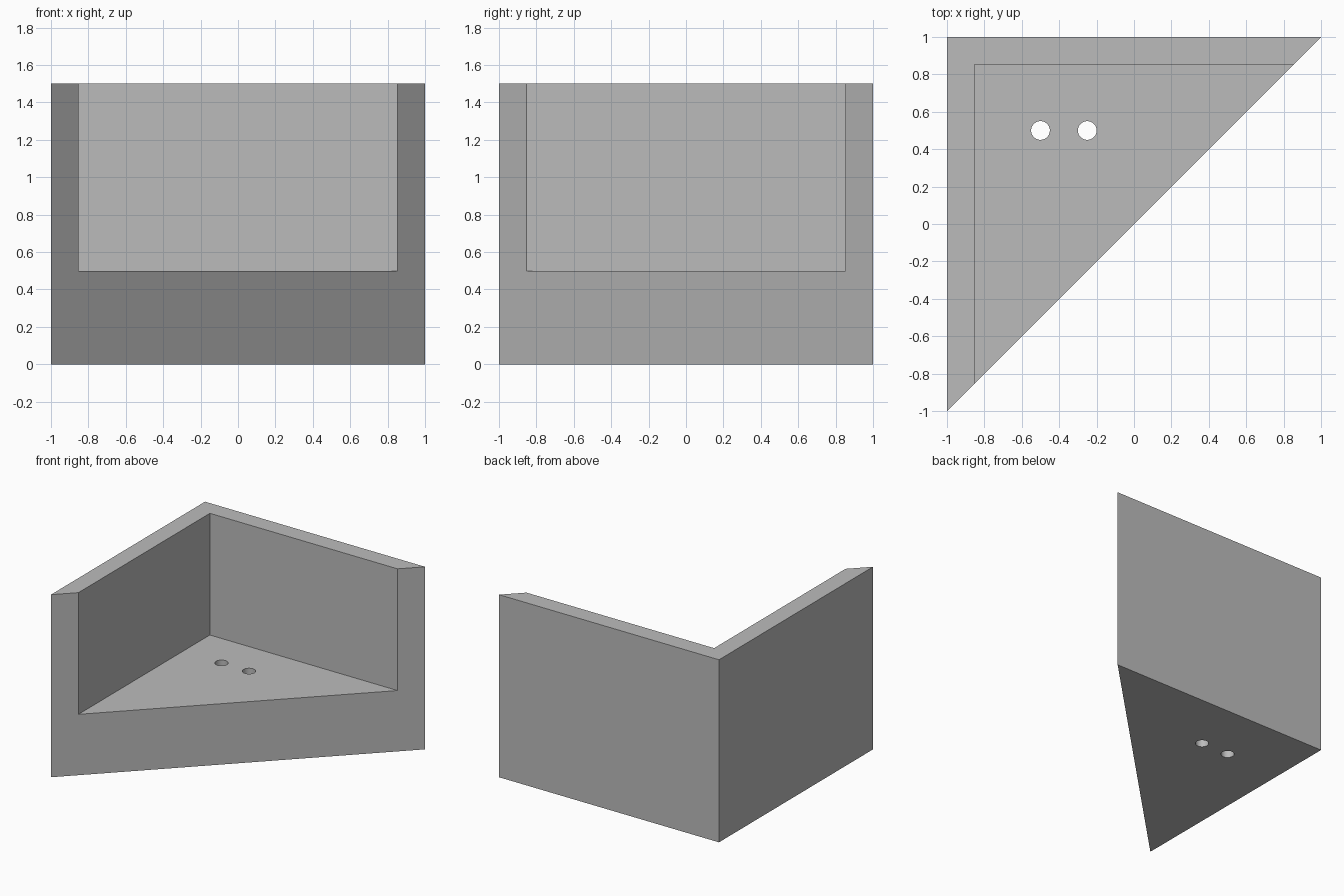
import bpy
import bmesh
from math import cos, sin, tau

cube = bpy.data.objects.get("Cube")
if cube:
    bpy.data.objects.remove(cube, do_unlink=True)

grey = bpy.data.materials.new("plain_grey")
grey.use_nodes = True
colour = (0.5, 0.5, 0.5, 1)
grey.diffuse_color = colour
grey.node_tree.nodes["Principled BSDF"].inputs["Base Color"].default_value = colour


def prism(name, outline, bottom, top):
    """Extrude a flat outline upwards into a closed solid."""
    bm = bmesh.new()
    face = bm.faces.new([bm.verts.new((x, y, bottom)) for x, y in outline])
    grown = bmesh.ops.extrude_face_region(bm, geom=[face])
    verts = [v for v in grown["geom"] if isinstance(v, bmesh.types.BMVert)]
    bmesh.ops.translate(bm, verts=verts, vec=(0, 0, top - bottom))
    bmesh.ops.recalc_face_normals(bm, faces=bm.faces)
    mesh = bpy.data.meshes.new(name)
    bm.to_mesh(mesh)
    bm.free()
    mesh.materials.append(grey)
    obj = bpy.data.objects.new(name, mesh)
    bpy.context.collection.objects.link(obj)
    return obj


def cut(target, cutter):
    """Subtract the cutter, then discard it."""
    cutter.hide_render = True
    mod = target.modifiers.new("cut", "BOOLEAN")
    mod.operation = "DIFFERENCE"
    mod.solver = "EXACT"
    mod.object = cutter
    bpy.context.view_layer.objects.active = target
    bpy.ops.object.modifier_apply(modifier=mod.name)
    bpy.data.objects.remove(cutter, do_unlink=True)


# Triangular corner block
body = prism("corner_block", [(-1, -1), (1, 1), (-1, 1)], 0, 1.5)

# Open recess leaving a floor and two walls
inner = 0.853
cut(body, prism("recess_cutter",
                [(-inner, -1.3), (1.3, inner), (-inner, inner)], 0.5, 1.8))

# Two round holes through the floor
for x in (-0.5, -0.25):
    ring = [(x + 0.05 * cos(tau * i / 48), 0.5 + 0.05 * sin(tau * i / 48))
            for i in range(48)]
    cut(body, prism("hole_cutter", ring, -0.2, 0.8))

# Round hole walls, crisp edges elsewhere
bpy.ops.object.select_all(action="DESELECT")
body.select_set(True)
bpy.context.view_layer.objects.active = body
bpy.ops.object.shade_smooth_by_angle()
